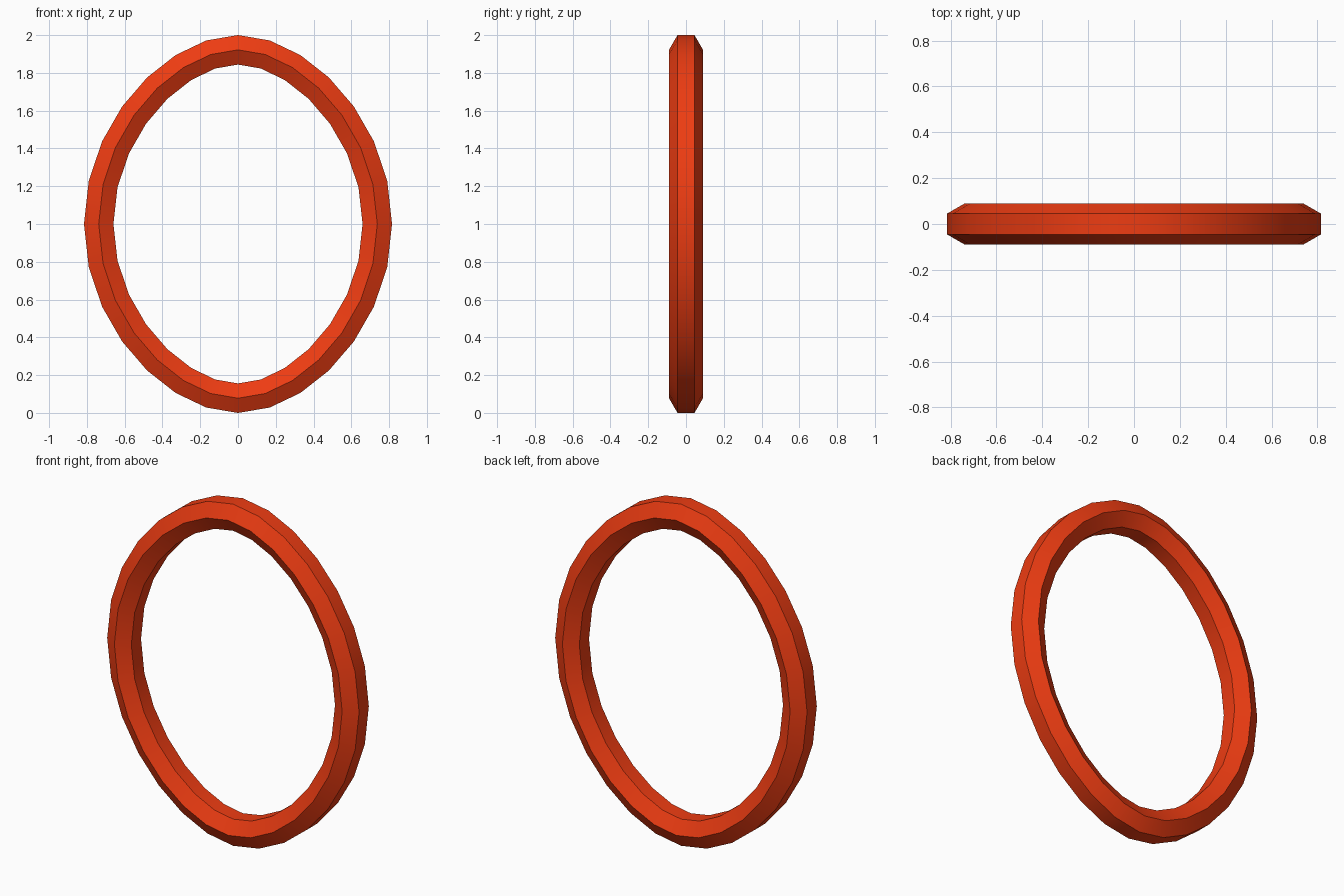
import bpy, bmesh, math
from mathutils import Vector

if "Cube" in bpy.data.objects:
    bpy.data.objects.remove(bpy.data.objects["Cube"])

R_TUBE = 0.09
C = math.cos(math.radians(30))
RZ = 1.0 - R_TUBE * C        # centre line half height
RX = RZ * 0.8                # centre line half width
HX, HZ = 0.442, 0.5523       # handle lengths at the top and side points
STEPS = 7


def bez(a, b, c, d, t):
    u = 1 - t
    return u**3 * a + 3 * u * u * t * b + 3 * u * t * t * c + t**3 * d


# centre line: one quarter of the oval, then mirrored round
quarter = []
for i in range(STEPS + 1):
    t = i / STEPS
    quarter.append((RX * bez(0, HX, 1, 1, t), RZ * bez(1, 1, HZ, 0, t)))
half = quarter + [(x, -z) for x, z in reversed(quarter[:-1])]
path = [Vector((x, 0, z)) for x, z in half]
path += [Vector((-x, 0, z)) for x, z in reversed(half[1:-1])]

# six-sided tube swept along the centre line
bm = bmesh.new()
rings = []
n = len(path)
for i, p in enumerate(path):
    d_in = (p - path[i - 1]).normalized()
    d_out = (path[(i + 1) % n] - p).normalized()
    tan = (d_in + d_out).normalized()
    normal = Vector((-tan.z, 0, tan.x))
    ring = []
    for k in range(6):
        a = math.radians(30 + 60 * k)
        off = normal * math.cos(a) * R_TUBE + Vector((0, math.sin(a) * R_TUBE, 0))
        ring.append(bm.verts.new(p + off + Vector((0, 0, 1))))
    rings.append(ring)
for i in range(n):
    r, s = rings[i], rings[(i + 1) % n]
    for k in range(6):
        m = (k + 1) % 6
        bm.faces.new((r[k], r[m], s[m], s[k]))
bmesh.ops.recalc_face_normals(bm, faces=bm.faces)

mesh = bpy.data.meshes.new("oval_ring")
bm.to_mesh(mesh)
bm.free()
ring_obj = bpy.data.objects.new("oval_ring", mesh)
bpy.context.collection.objects.link(ring_obj)

# orange-red material
mat = bpy.data.materials.new("orange_red")
mat.diffuse_color = (0.85, 0.045, 0.006, 1)
mat.use_nodes = True
mat.node_tree.nodes["Principled BSDF"].inputs["Base Color"].default_value = mat.diffuse_color
mesh.materials.append(mat)

# smooth along the ring, sharp across the tube
bpy.context.view_layer.objects.active = ring_obj
ring_obj.select_set(True)
bpy.ops.object.shade_smooth_by_angle(angle=math.radians(30))
